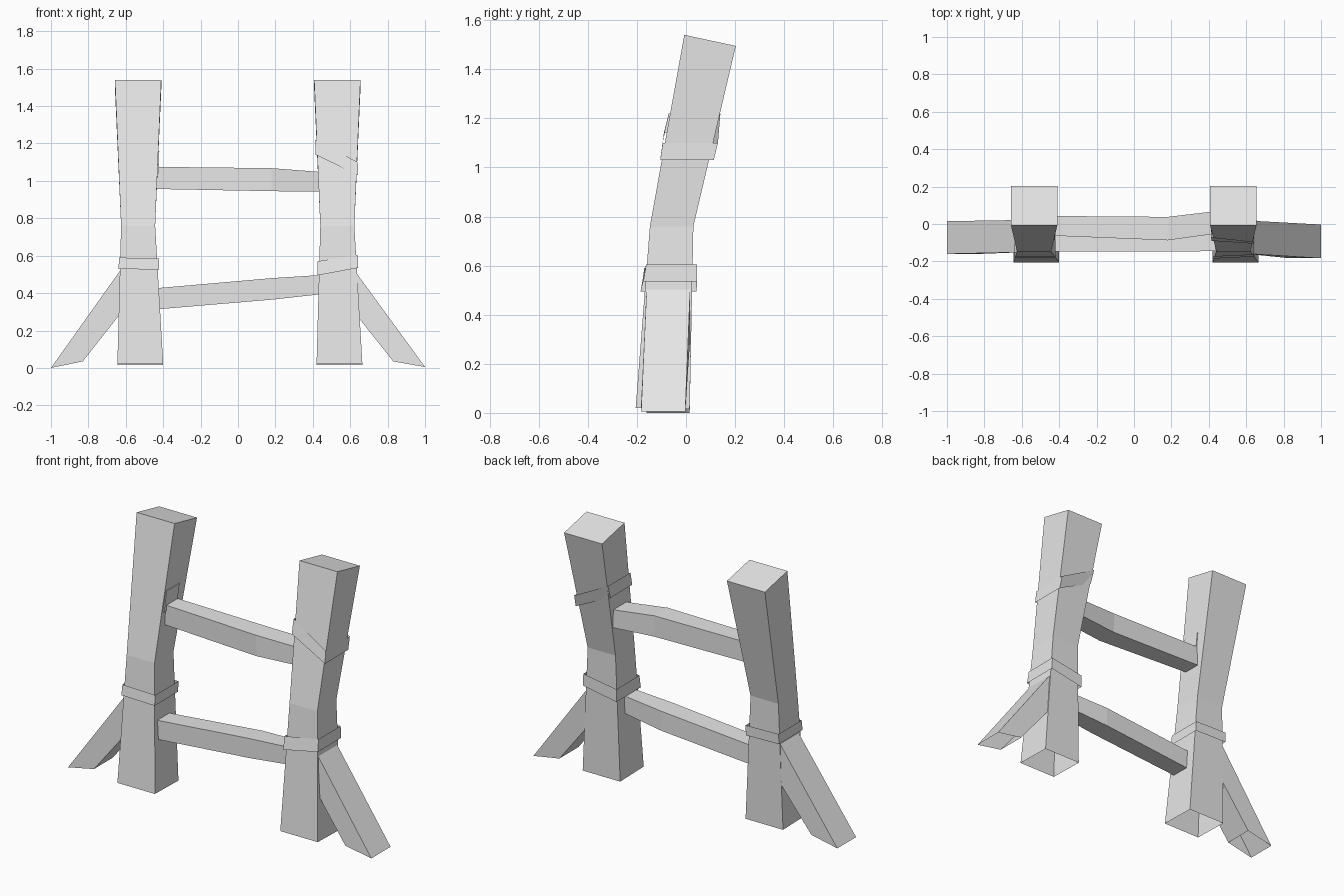
import bpy
import bmesh

cube = bpy.data.objects.get("Cube")
if cube:
    bpy.data.objects.remove(cube, do_unlink=True)

grey = bpy.data.materials.new("plain grey")
grey.use_nodes = True
grey.diffuse_color = (0.8, 0.8, 0.8, 1)
grey.node_tree.nodes["Principled BSDF"].inputs["Base Color"].default_value = (0.8, 0.8, 0.8, 1)


def loft(name, rings, cap_start=False, cap_end=False):
    """Join a row of four-cornered rings into a flat-faced beam."""
    bm = bmesh.new()
    loops = [[bm.verts.new(p) for p in ring] for ring in rings]
    for a, b in zip(loops, loops[1:]):
        for i in range(4):
            j = (i + 1) % 4
            bm.faces.new((a[i], a[j], b[j], b[i]))
    if cap_start:
        bm.faces.new(loops[0][::-1])
    if cap_end:
        bm.faces.new(loops[-1])
    bmesh.ops.recalc_face_normals(bm, faces=bm.faces[:])
    mesh = bpy.data.meshes.new(name)
    bm.to_mesh(mesh)
    bm.free()
    mesh.materials.append(grey)
    obj = bpy.data.objects.new(name, mesh)
    bpy.context.collection.objects.link(obj)
    return obj


def level(x0, x1, front, back, z_front, z_back):
    """Ring across a post, sloping from front to back."""
    return [(x0, front, z_front), (x1, front, z_front), (x1, back, z_back), (x0, back, z_back)]


def tilted(x0, x1, f0, b0, f1, b1, z0, z1):
    """Ring of a collar, sloping from side to side."""
    return [(x0, f0, z0), (x1, f1, z1), (x1, b1, z1), (x0, b0, z0)]


def section(top, bottom, front, back):
    """End section of a beam that runs sideways; top and bottom are (x, z)."""
    return [(top[0], front, top[1]), (top[0], back, top[1]),
            (bottom[0], back, bottom[1]), (bottom[0], front, bottom[1])]


# Two matching bent posts, open underneath
for name, dx in (("right_post", -1.065), ("left_post", 0)):
    loft(name, [
        level(0.42 + dx, 0.665 + dx, -0.205, 0.015, 0.02, 0.015),
        level(0.44 + dx, 0.622 + dx, -0.147, 0.03, 0.76, 0.76),
        level(0.407 + dx, 0.655 + dx, -0.007, 0.203, 1.54, 1.495),
    ], cap_end=True)

# Collars around the posts
loft("right_lower_collar", [
    tilted(-0.638, -0.421, -0.178, 0.043, -0.178, 0.043, 0.53, 0.525),
    tilted(-0.637, -0.422, -0.17, 0.045, -0.17, 0.045, 0.59, 0.585)])
loft("left_lower_collar", [
    tilted(0.425, 0.643, -0.185, 0.043, -0.174, 0.045, 0.495, 0.535),
    tilted(0.425, 0.64, -0.172, 0.043, -0.162, 0.045, 0.57, 0.605)])
loft("left_upper_collar", [
    tilted(0.415, 0.642, -0.09, 0.113, -0.105, 0.113, 1.14, 1.03),
    tilted(0.412, 0.64, -0.07, 0.14, -0.095, 0.13, 1.22, 1.1)])
loft("right_upper_collar_edge", [
    level(-0.45, -0.424, -0.085, 0.035, 1.04, 1.04),
    level(-0.45, -0.421, -0.065, 0.055, 1.16, 1.16)], True, True)

# Sideways braces at the feet, open at the ground
loft("right_brace", [
    section((-1.0, 0.0), (-0.83, 0.035), -0.16, 0.015),
    section((-0.57, 0.605), (-0.57, 0.365), -0.15, 0.022)], cap_end=True)
loft("left_brace", [
    section((1.0, 0.005), (0.83, 0.035), -0.183, -0.003),
    section((0.58, 0.58), (0.58, 0.35), -0.157, 0.02)], cap_end=True)

# Bent cross rails
loft("upper_rail", [
    section((-0.45, 1.075), (-0.45, 0.957), -0.062, 0.043),
    section((0.18, 1.068), (0.18, 0.945), -0.087, 0.038),
    section((0.45, 1.047), (0.45, 0.942), -0.05, 0.07)], True, True)
loft("lower_rail", [
    section((-0.45, 0.425), (-0.45, 0.312), -0.147, -0.035),
    section((0.18, 0.48), (0.18, 0.365), -0.147, -0.025),
    section((0.45, 0.497), (0.45, 0.395), -0.145, -0.045)], True, True)
